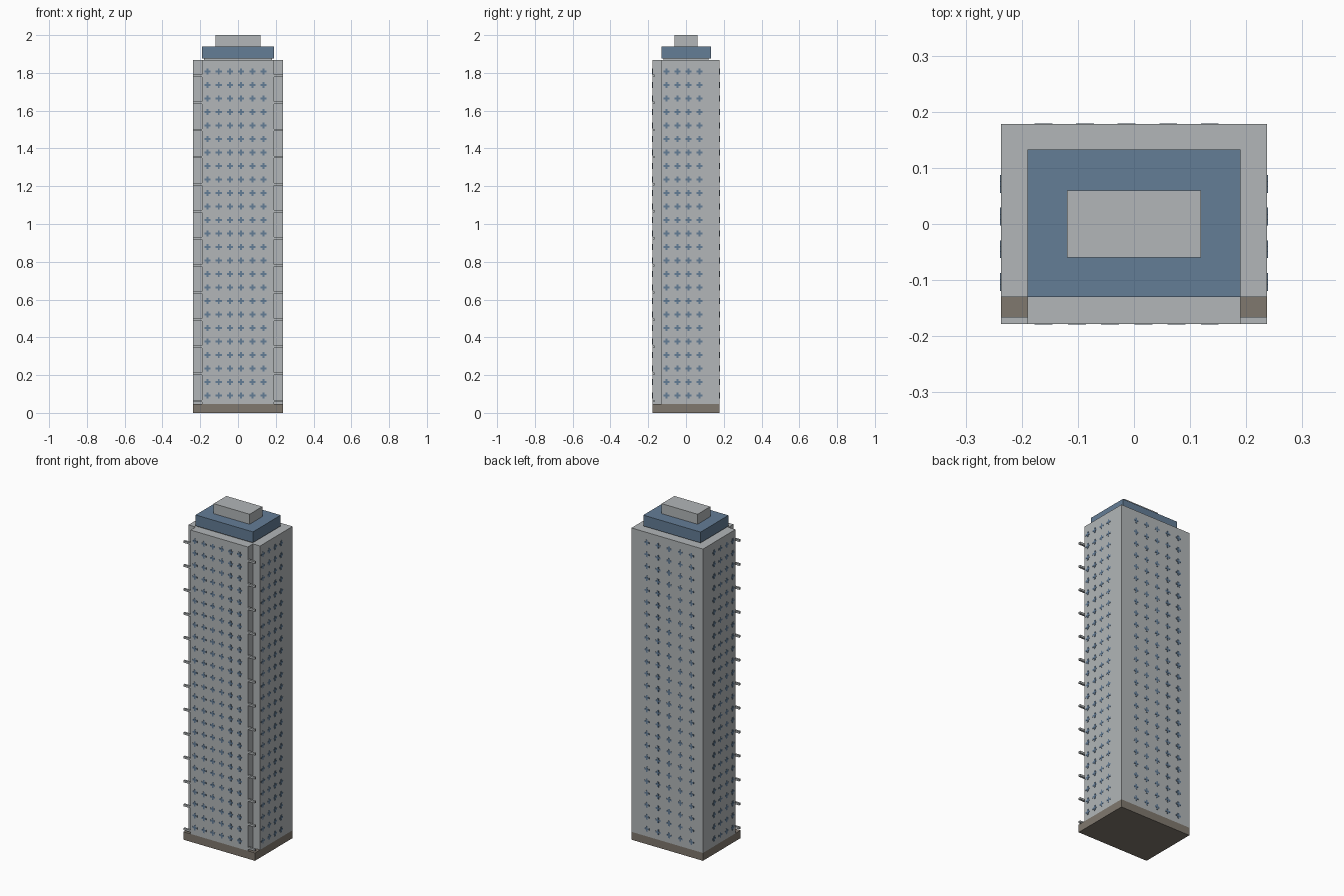
import bpy, bmesh, math
from mathutils import Matrix

cube = bpy.data.objects.get("Cube")
if cube:
    bpy.data.objects.remove(cube, do_unlink=True)


def material(name, rgb):
    m = bpy.data.materials.new(name)
    m.use_nodes = True
    m.diffuse_color = (*rgb, 1)
    bsdf = next(n for n in m.node_tree.nodes if n.type == 'BSDF_PRINCIPLED')
    bsdf.inputs["Base Color"].default_value = (*rgb, 1)
    return m


concrete = material("pale grey concrete", (0.445, 0.468, 0.479))
glass = material("slate blue", (0.127, 0.205, 0.305))
stone = material("brown stone", (0.216, 0.188, 0.156))


def finish(name, bm, mat):
    bmesh.ops.recalc_face_normals(bm, faces=bm.faces)
    mesh = bpy.data.meshes.new(name)
    bm.to_mesh(mesh)
    bm.free()
    mesh.materials.append(mat)
    obj = bpy.data.objects.new(name, mesh)
    bpy.context.collection.objects.link(obj)
    return obj


def prism(bm, outline, bottom, top, matrix=Matrix()):
    """Extrude a flat outline from bottom to top."""
    face = bm.faces.new([bm.verts.new((x, y, bottom)) for x, y in outline])
    new = bmesh.ops.extrude_face_region(bm, geom=[face])["geom"]
    lifted = [v for v in new if isinstance(v, bmesh.types.BMVert)]
    bmesh.ops.translate(bm, verts=lifted, vec=(0, 0, top - bottom))
    bmesh.ops.transform(bm, matrix=matrix, verts=list(set(face.verts) | set(lifted)))


def rect(x0, x1, y0, y1):
    return [(x0, y0), (x1, y0), (x1, y1), (x0, y1)]


def block(name, outline, bottom, top, mat):
    bm = bmesh.new()
    prism(bm, outline, bottom, top)
    return finish(name, bm, mat)


W, D = 0.237, 0.178            # half width and half depth
NX, NY = 0.19, -0.13           # notch corner at the front
BASE, ROOF = 0.047, 1.868

# Base and tower body with two notched front corners
block("base", rect(-W, W, -D, D), 0, BASE, stone)
half = [(NX, -D), (NX, NY), (W, NY), (W, D)]
block("tower", half + [(-x, y) for x, y in reversed(half)], BASE, ROOF, concrete)

# Roof tiers
block("roof_neck", rect(-0.18, 0.18, -0.12, 0.12), ROOF, 1.877, concrete)
block("roof_storey", rect(-NX, NX, NY, 0.133), 1.875, 1.94, glass)
block("roof_cap", rect(-0.119, 0.119, -0.06, 0.06), 1.94, 2.0, concrete)

# Balcony rails across both notches, every second floor
bm = bmesh.new()
for i in range(13):
    z = 0.063 + i * 0.1435
    for x0, x1 in ((-W, -NX), (NX, W)):
        prism(bm, rect(x0, x1, -D, -0.166), z - 0.006, z + 0.006)
finish("balcony_rails", bm, concrete)

# Cross-shaped windows as thin plates
arm, thick = 0.016, 0.005
quarter = [(arm, -thick), (arm, thick), (thick, thick)]
cross = []
for k in range(4):
    c, s = round(math.cos(k * math.pi / 2)), round(math.sin(k * math.pi / 2))
    cross += [(c * x - s * y, s * x + c * y) for x, y in quarter]


def windows(name, turn, distance, first, last, count):
    bm = bmesh.new()
    wall = (Matrix.Rotation(turn, 4, 'Z') @ Matrix.Translation((0, -distance, 0))
            @ Matrix.Rotation(math.pi / 2, 4, 'X'))
    for row in range(25):
        z = 0.092 + row * 0.0715
        for col in range(count):
            x = first + (last - first) * col / (count - 1)
            prism(bm, cross, -0.001, 0.0015, wall @ Matrix.Translation((x, z, 0)))
    finish(name, bm, glass)


windows("front_windows", 0, D, -0.161, 0.135, 6)
windows("left_windows", math.pi / 2, W, -0.103, 0.071, 4)
windows("back_windows", math.pi, D, -0.135, 0.161, 5)
windows("right_windows", -math.pi / 2, W, -0.071, 0.103, 4)
